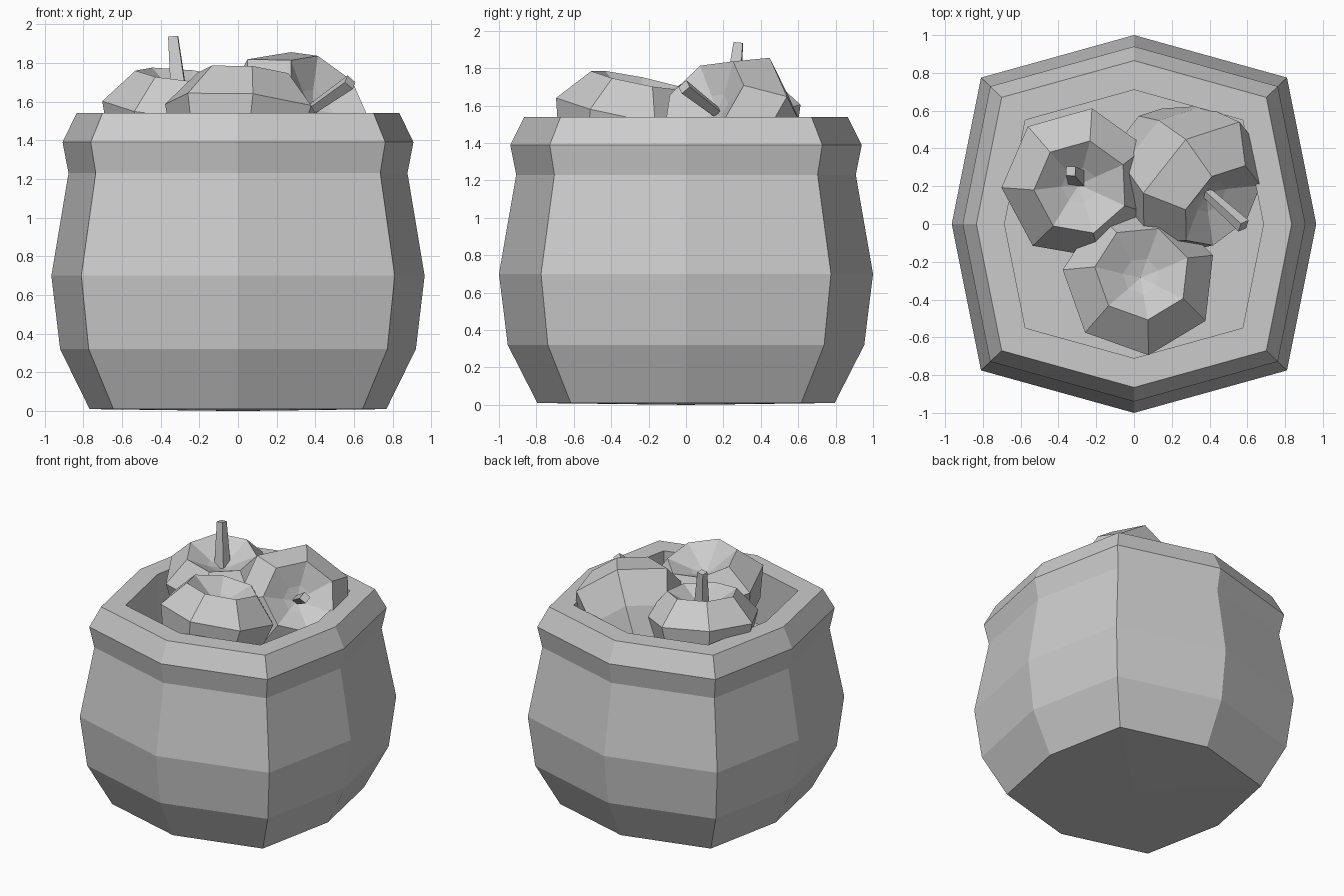
import bpy, bmesh
from math import cos, sin, pi, radians
from mathutils import Vector, Matrix

if "Cube" in bpy.data.objects:
    bpy.data.objects.remove(bpy.data.objects["Cube"])


def lathe(name, rings, bottom=None, top=None, matrix=None):
    """Skin a list of equal-length point rings; close the ends with fans to the given points."""
    m = matrix or Matrix()
    bm = bmesh.new()
    loops = [[bm.verts.new(m @ Vector(p)) for p in ring] for ring in rings]
    n = len(loops[0])
    for a, b in zip(loops, loops[1:]):
        for i in range(n):
            j = (i + 1) % n
            bm.faces.new((a[i], a[j], b[j], b[i]))
    for loop, tip in ((loops[0], bottom), (loops[-1], top)):
        if tip is None:
            bm.faces.new(loop)
        else:
            c = bm.verts.new(m @ Vector(tip))
            for i in range(n):
                bm.faces.new((loop[i], loop[(i + 1) % n], c))
    bmesh.ops.recalc_face_normals(bm, faces=bm.faces)
    mesh = bpy.data.meshes.new(name)
    bm.to_mesh(mesh)
    bm.free()
    ob = bpy.data.objects.new(name, mesh)
    bpy.context.collection.objects.link(ob)
    return ob


def circle(r, z, n, phase=0):
    return [(r * cos(2 * pi * i / n + phase), r * sin(2 * pi * i / n + phase), z) for i in range(n)]


def frame(centre, axis, spin=0):
    q = Vector(axis).to_track_quat('Z', 'Y')
    return Matrix.Translation(centre) @ q.to_matrix().to_4x4() @ Matrix.Rotation(radians(spin), 4, 'Z')


# Barrel: boxy octagon scaled through the profile, with a hollow top
OCT = [(0.965, 0), (0.81, 0.775), (0, 1), (-0.81, 0.775),
       (-0.965, 0), (-0.81, -0.775), (0, -1), (0.81, -0.775)]
PROFILE = [(0.795, 0.01), (0.953, 0.32), (1, 0.70), (0.908, 1.23),
           (0.94, 1.39), (0.865, 1.54), (0.71, 1.54), (0.71, 1.12)]
lathe("barrel", [[(x * s, y * s, z) for x, y in OCT] for s, z in PROFILE],
      bottom=(0, 0, 0), top=(0, 0, 1.12))

# Apples: seven-sided bodies with a dimpled crown, each leaning its own way
APPLE = [(0.18, -0.35), (0.35, -0.12), (0.42, 0.14), (0.26, 0.32), (0.10, 0.23)]


def apple(name, centre, axis, spin, size=1):
    m = frame(centre, axis, spin) @ Matrix.Scale(size, 4)
    lathe(name, [circle(r, z, 7) for r, z in APPLE], (0, 0, -0.3), (0, 0, 0.19), m)


apple("front_apple", (0.02, -0.32, 1.43), (0.08, 0.20, 1), 15, 0.98)
apple("left_apple", (-0.31, 0.23, 1.43), (0.1, -0.12, 1), 40, 0.97)
apple("right_apple", (0.27, 0.27, 1.45), (0.6, -0.55, 0.58), 20)


# Stems: four-sided, slightly tapered
def stem(name, base, tip, r0, r1):
    base, tip = Vector(base), Vector(tip)
    axis = tip - base
    lathe(name, [circle(r0, 0, 4), circle(r1, axis.length, 4)], matrix=frame(base, axis))


stem("left_stem", (-0.30, 0.24, 1.58), (-0.335, 0.28, 1.935), 0.06, 0.035)
stem("right_stem", (0.38, 0.17, 1.56), (0.58, -0.01, 1.70), 0.03, 0.04)
